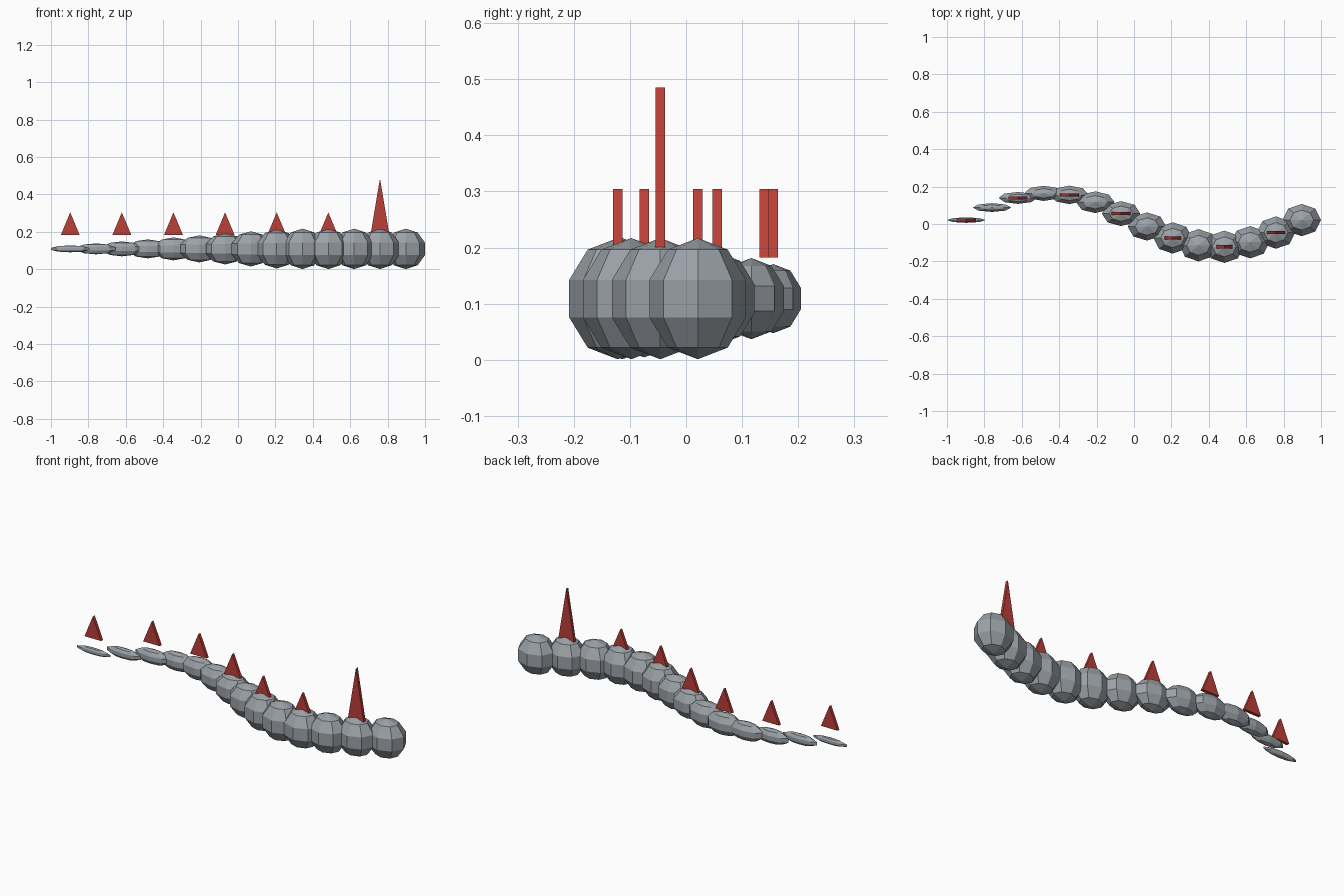
import bpy
import bmesh
import math
from mathutils import Matrix

cube = bpy.data.objects.get("Cube")
if cube:
    bpy.data.objects.remove(cube, do_unlink=True)

COUNT = 14
RADIUS = 0.108
MID_Z = 0.109


def make_material(name, rgb):
    mat = bpy.data.materials.new(name)
    mat.use_nodes = True
    color = (*rgb, 1.0)
    mat.diffuse_color = color
    mat.node_tree.nodes["Principled BSDF"].inputs["Base Color"].default_value = color
    return mat


def add_object(name, bm, mat, location):
    mesh = bpy.data.meshes.new(name)
    bmesh.ops.recalc_face_normals(bm, faces=bm.faces)
    bm.to_mesh(mesh)
    bm.free()
    mesh.materials.append(mat)
    obj = bpy.data.objects.new(name, mesh)
    obj.location = location
    bpy.context.collection.objects.link(obj)
    return obj


def add_segment(index, x, y, taper):
    # Faceted ball, full length but flattened towards the tail
    bm = bmesh.new()
    size = Matrix.Diagonal((RADIUS, RADIUS * 0.84 * taper, RADIUS * taper, 1))
    bmesh.ops.create_uvsphere(bm, u_segments=8, v_segments=5, radius=1, matrix=size)
    add_object(f"body_segment_{index + 1}", bm, grey, (x, y, MID_Z))


def add_fin(name, x, y, height):
    # Thin triangular prism
    bm = bmesh.new()
    profile = [(-0.051, 0), (0.051, 0), (0, height)]
    face = bm.faces.new([bm.verts.new((px, -0.0085, pz)) for px, pz in profile])
    ext = bmesh.ops.extrude_face_region(bm, geom=[face])
    moved = [v for v in ext["geom"] if isinstance(v, bmesh.types.BMVert)]
    bmesh.ops.translate(bm, verts=moved, vec=(0, 0.017, 0))
    add_object(name, bm, red, (x, y, 0.182))


grey = make_material("steel_grey", (0.33, 0.36, 0.39))
red = make_material("fin_red", (0.50, 0.05, 0.04))

# Body follows one full wave from head (+x) to tail (-x)
for i in range(COUNT):
    t = i / (COUNT - 1)
    x = 0.897 * (1 - 2 * t)
    y = 0.021 - 0.144 * math.sin(2 * math.pi * t)
    add_segment(i, x, y, min(1.0, 0.17 + 0.1 * (COUNT - 1 - i)))
    # A fin on every second segment, the first one tall
    if i == 1:
        add_fin("tall_front_fin", x, y, 0.303)
    elif i % 2:
        add_fin(f"back_fin_{i // 2}", x, y, 0.122)
